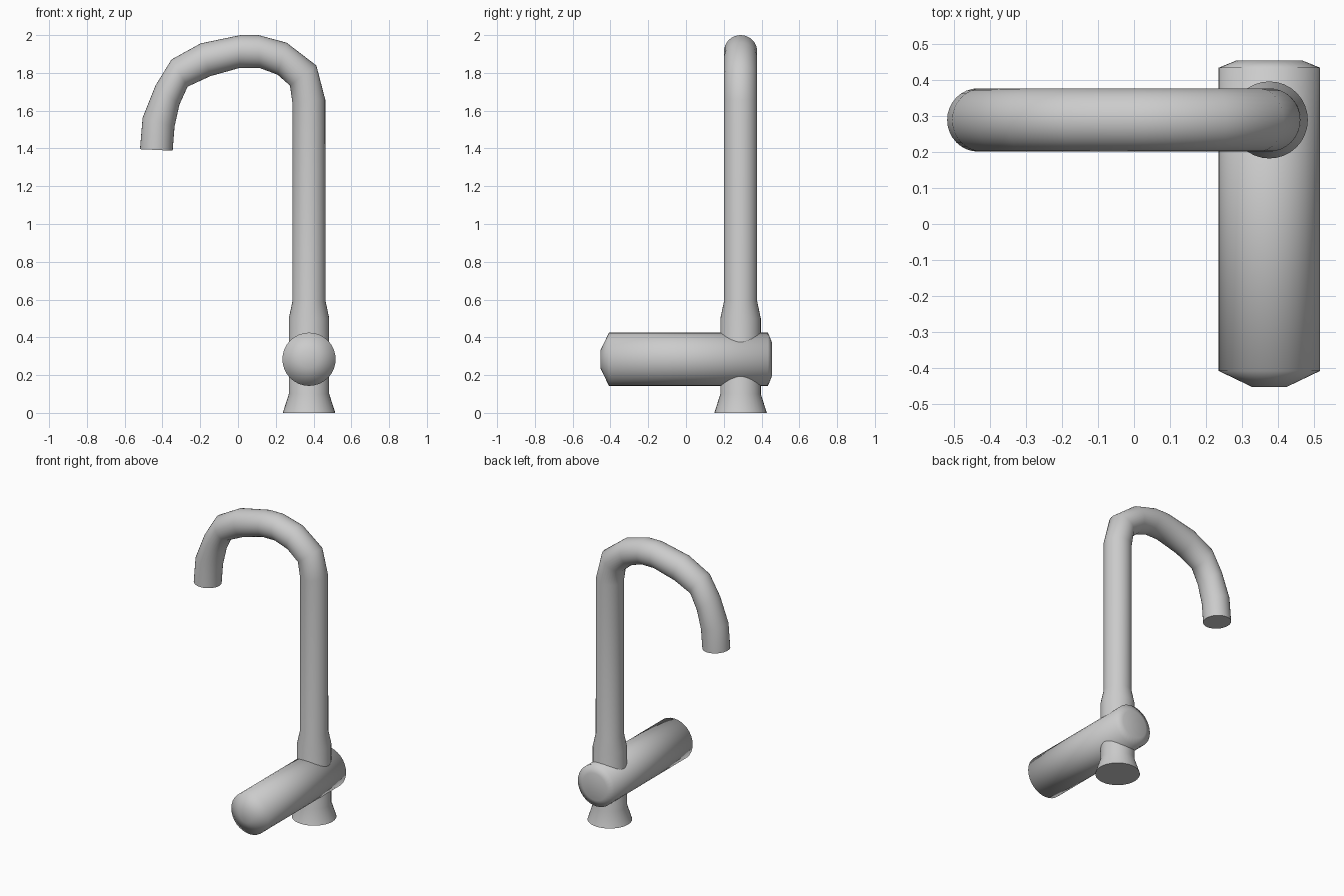
import bpy, bmesh, math
from mathutils import Vector

if "Cube" in bpy.data.objects:
    bpy.data.objects.remove(bpy.data.objects["Cube"])

SEG = 32
CX, CY = 0.376, 0.289      # axis of the column
HZ = 0.284                 # height of the handle axis


def loft(name, rings, angle):
    """Skin rings given as (centre, half axis u, half axis v), cap both ends."""
    bm = bmesh.new()
    loops = []
    for c, u, v in rings:
        loops.append([bm.verts.new(Vector(c)
                                   + Vector(u) * math.cos(2 * math.pi * i / SEG)
                                   + Vector(v) * math.sin(2 * math.pi * i / SEG))
                      for i in range(SEG)])
    for a, b in zip(loops, loops[1:]):
        for i in range(SEG):
            j = (i + 1) % SEG
            bm.faces.new((a[i], a[j], b[j], b[i]))
    bm.faces.new(loops[0])
    bm.faces.new(loops[-1])
    bmesh.ops.recalc_face_normals(bm, faces=bm.faces)
    me = bpy.data.meshes.new(name)
    bm.to_mesh(me)
    bm.free()
    ob = bpy.data.objects.new(name, me)
    bpy.context.collection.objects.link(ob)
    bpy.ops.object.select_all(action='DESELECT')
    ob.select_set(True)
    bpy.context.view_layer.objects.active = ob
    bpy.ops.object.shade_smooth_by_angle(angle=math.radians(angle))
    return ob


# column and curved spout: turned foot, then rings from outer/inner bend points
R = 0.088
rings = [((CX, CY, z), (r, 0, 0), (0, r, 0))
         for z, r in [(0, 0.139), (0.1, 0.107), (0.5, 0.107), (0.59, R)]]
outer = [(0.462, 1.658), (0.415, 1.839), (0.257, 1.96), (0.108, 2.0), (0.013, 2.0),
         (-0.198, 1.956), (-0.352, 1.871), (-0.437, 1.733), (-0.505, 1.563), (-0.519, 1.396)]
inner = [(0.288, 1.643), (0.275, 1.733), (0.209, 1.791), (0.114, 1.826), (0.008, 1.826),
         (-0.146, 1.783), (-0.267, 1.727), (-0.31, 1.632), (-0.336, 1.515), (-0.346, 1.388)]
for (ox, oz), (ix, iz) in zip(outer, inner):
    rings.append((((ox + ix) / 2, CY, (oz + iz) / 2),
                  ((ox - ix) / 2, 0, (oz - iz) / 2), (0, R, 0)))
loft("column_and_spout", rings, 50)

# horizontal handle barrel with bevelled ends
profile = [(-0.453, 0.047), (-0.408, 0.141), (0.434, 0.141), (0.454, 0.092)]
loft("handle_barrel", [((CX, y, HZ), (r, 0, 0), (0, 0, r)) for y, r in profile], 70)
